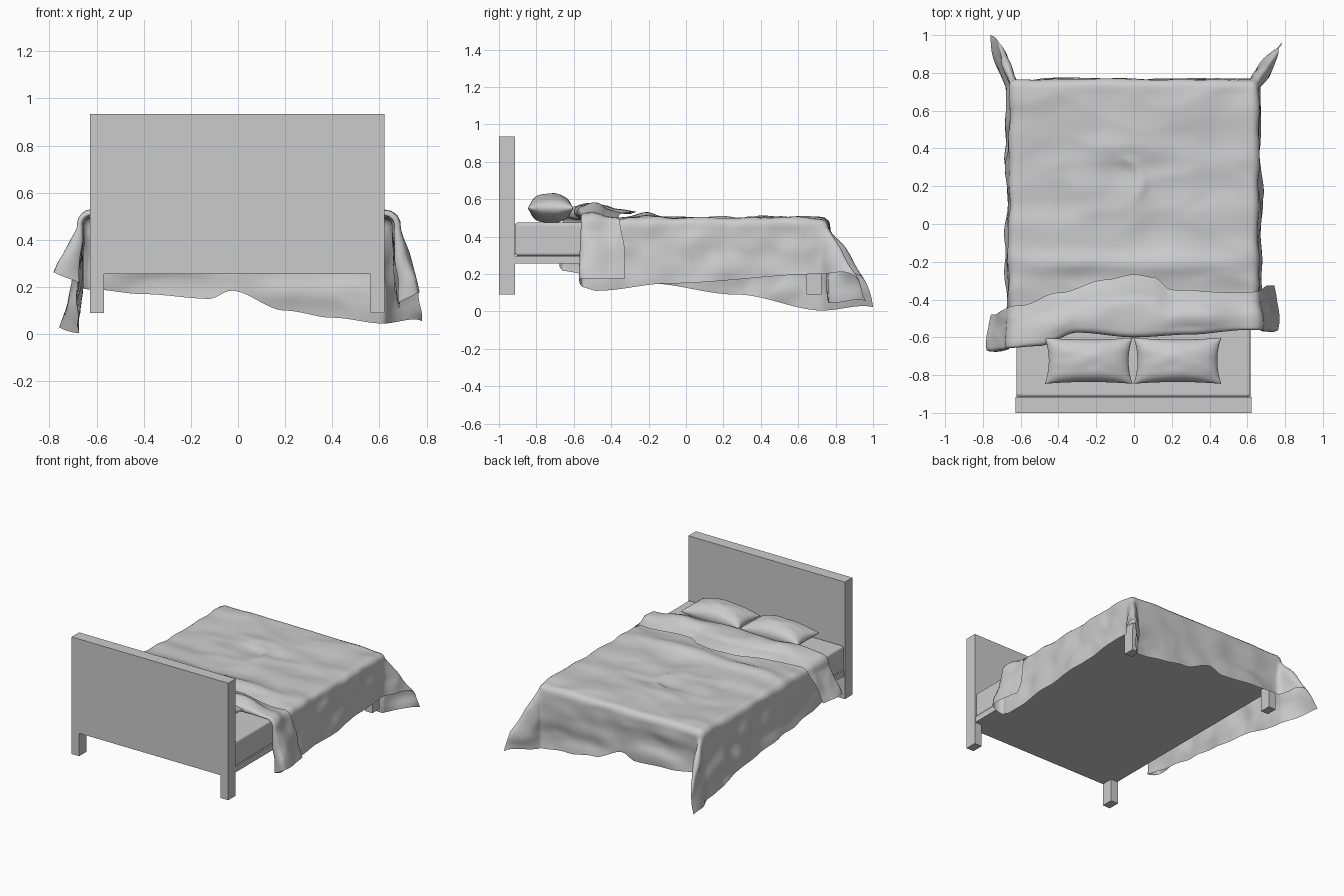
import bpy, bmesh, math
from mathutils import Vector, noise

if "Cube" in bpy.data.objects:
    bpy.data.objects.remove(bpy.data.objects["Cube"])

CX = -0.003


def finish(bm, name, smooth=False):
    me = bpy.data.meshes.new(name)
    bm.to_mesh(me)
    bm.free()
    for p in me.polygons:
        p.use_smooth = smooth
    ob = bpy.data.objects.new(name, me)
    bpy.context.collection.objects.link(ob)
    return ob


def box(name, lo, hi, bevel=0):
    bm = bmesh.new()
    bmesh.ops.create_cube(bm, size=1)
    for v in bm.verts:
        v.co = [(a + b) / 2 + c * (b - a) for a, b, c in zip(lo, hi, v.co)]
    if bevel:
        bmesh.ops.bevel(bm, geom=bm.edges[:], offset=bevel, segments=3,
                        profile=0.5, affect='EDGES')
    return finish(bm, name)


def grid(bm, nu, nv, f):
    rows = [[bm.verts.new(f(i, j)) for i in range(nu + 1)] for j in range(nv + 1)]
    for j in range(nv):
        for i in range(nu):
            bm.faces.new((rows[j][i], rows[j][i + 1], rows[j + 1][i + 1], rows[j + 1][i]))
    return rows


def lerp(table, x):
    if x <= table[0][0]:
        return table[0][1]
    for (x0, y0), (x1, y1) in zip(table, table[1:]):
        if x <= x1:
            k = (x - x0) / (x1 - x0)
            return y0 + (y1 - y0) * k * k * (3 - 2 * k)
    return table[-1][1]


# Headboard, base, legs and mattress
box("headboard", (CX - .625, -1, .255), (CX + .625, -.915, .935))
box("bed_base", (CX - .62, -.915, .255), (CX + .62, .725, .297))
for side in (-1, 1):
    a, b = sorted((CX + side * .625, CX + side * .565))
    tag = "left" if side < 0 else "right"
    box("front_leg_" + tag, (a, -1, .09), (b, -.915, .255))
    box("back_leg_" + tag, (a, .645, .09), (b, .725, .255))
box("mattress", (CX - .62, -.915, .297), (CX + .62, .73, .475), .015)


# Pillows: two puffed grids joined at the seam, with pinched edges
def pillow(name, cx):
    bm = bmesh.new()
    n = 32
    for side in (-1, 1):
        def f(i, j):
            u, v = -math.cos(math.pi * i / n), -math.cos(math.pi * j / n)
            h = (max(0, 1 - u * u) * max(0, 1 - abs(v) ** 2.4)) ** .5
            h *= 1 + .1 * noise.noise(Vector((u * 2 + cx, v * 2, 3)))
            return (cx + u * .232 * (1 - .09 * (1 - v * v)),
                    -.724 + v * .122 * (1 - .08 * (1 - u * u)),
                    .552 + side * .077 * h)
        grid(bm, n, n, f)
    bmesh.ops.remove_doubles(bm, verts=bm.verts[:], dist=.0002)
    bmesh.ops.recalc_face_normals(bm, faces=bm.faces[:])
    finish(bm, name, True)


pillow("left_pillow", -.24)
pillow("right_pillow", .23)

# Blanket: a draped sheet with a turned-back head end and conical corner folds
A, B, R0, ZC = .62, .725, .04, .457
ARC = R0 * math.pi / 2
FOLD = [(-.85, -.675), (-.5, -.645), (-.3, -.575), (0, -.6), (.3, -.585), (.6, -.56), (.9, -.57)]
FLAP = [(-.85, -.48), (-.6, -.43), (-.4, -.365), (-.15, -.295), (0, -.27), (.1, -.285),
        (.2, -.35), (.6, -.36), (.85, -.325)]
HEM_R = [(-.58, .13), (-.5, .11), (-.1, .15), (.72, .2)]
HEM_L = [(-.62, .22), (-.3, .17), (-.15, .15), (.3, .09), (.73, .005)]
HEM_F = [(-.62, .19), (-.4, .17), (-.12, .15), (-.03, .185), (.2, .1), (.4, .07), (.62, .045)]
NS, NM = 20, 64
NFLAP, NROLL, NFLAT, NFOOT = 16, 8, 66, 20
signs, drops = [], []


def surf(s, y, q, n, splay):
    sx = -1 if s < 0 else 1
    p = max(0, abs(s) - A)
    r, th = math.hypot(p, q), math.atan2(q, p)
    ang, L = min(r / R0, math.pi / 2), max(0, r - ARC)
    twist = math.sin(2 * th)
    a = .72 * twist
    out = (R0 + n) * math.sin(ang) + .1 * L * twist
    flare = L * math.sin(a) * .72
    dx, dy = (.15, .95) if s < 0 else (.42, .75)
    x = max(-A, min(A, s)) + sx * (math.cos(th) * (out + splay * L) + dx * flare)
    drops.append(L)
    return Vector((x, y + math.sin(th) * out + dy * flare,
                   ZC + (R0 + n) * math.cos(ang) - L * math.cos(a)))


def sheet(i, j):
    k = j - NFLAP - NROLL
    q, n, fl = 0, 0, 0.0
    f = max(0, min(1, k / NFLAT))
    if k < 0:
        fl = min(1, -k / NROLL)
    yr = -.58 + f * (B + .58)
    side_l = lerp(HEM_L, yr) * (1 - fl) + .26 * fl
    side_r = lerp(HEM_R, yr) * (1 - fl) + .175 * fl
    ol, orr = ZC + ARC - side_l, ZC + ARC - side_r
    if i < NS:
        s = -A - ol * (1 - i / NS)
    elif i > NS + NM:
        s = A + orr * (i - NS - NM) / NS
    else:
        s = -A + 2 * A * (i - NS) / NM
    y0 = lerp(FOLD, s)
    # the roll flattens toward the bed sides
    roll = lerp([(.35, .034), (.62, .012)], abs(s))
    if k >= 0:
        y = y0 + roll + f * (B - y0 - roll)
        if k > NFLAT:
            q = (k - NFLAT) / NFOOT * (ZC + ARC - lerp(HEM_F, s))
    elif k > -NROLL:
        t = math.pi * fl
        y, n = y0 + roll * (1 - math.sin(t)), roll * (1 - math.cos(t))
    else:
        g = (-k - NROLL) / NFLAP
        y = y0 + roll + g * (lerp(FLAP, s) - y0 - roll)
        n = 2 * roll + roll * (.5 * math.sin(math.pi * min(1, g * 1.6)) - 1.3 * g * g)
    if abs(s) < A and k >= 0:
        n += .018 * math.exp(-((y + .21) / .05) ** 2) * (1 - (s / A) ** 4)
    splay = .04 + fl * (.42 if s < 0 else .22)
    signs.append(1 - 2 * fl)
    return surf(s, y, q, n, splay)


bm = bmesh.new()
rows = grid(bm, 2 * NS + NM, NFLAP + NROLL + NFLAT + NFOOT, sheet)
bm.normal_update()
if rows[60][52].normal.z < 0:
    bmesh.ops.reverse_faces(bm, faces=bm.faces[:])
    bm.normal_update()

# Wrinkles: broad cross-wise folds, soft lumps and fuller waves on the drop
moves = []
for v, sg, dr in zip((v for r in rows for v in r), signs, drops):
    c = v.co
    w = .013 * noise.noise(Vector((c.x * 2, c.y * 7, c.z * 5)))
    w += .012 * noise.noise(Vector((c.x * 5, c.y * 5, c.z * 9 + 7)))
    w += .004 - .012 * abs(noise.noise(Vector((c.x * 3 + 4, c.y * 6, c.z * 6))))
    w += .07 * min(dr, .3) * noise.noise(Vector((c.x * 3, c.y * 5, c.z * 7 + 2)))
    d = math.hypot(c.x + .09, c.y - .21)
    if dr == 0:
        fade = max(0, min(1, (c.x + .1) / .08)) * max(0, min(1, (c.y - .12) / .06))
        w += .012 * fade * math.exp(-((d - .135) / .025) ** 2)
    moves.append((v, v.normal * sg * max(-.014, w)))
for v, m in moves:
    v.co += m
    v.co.z = max(0, v.co.z)
finish(bm, "blanket", True)
